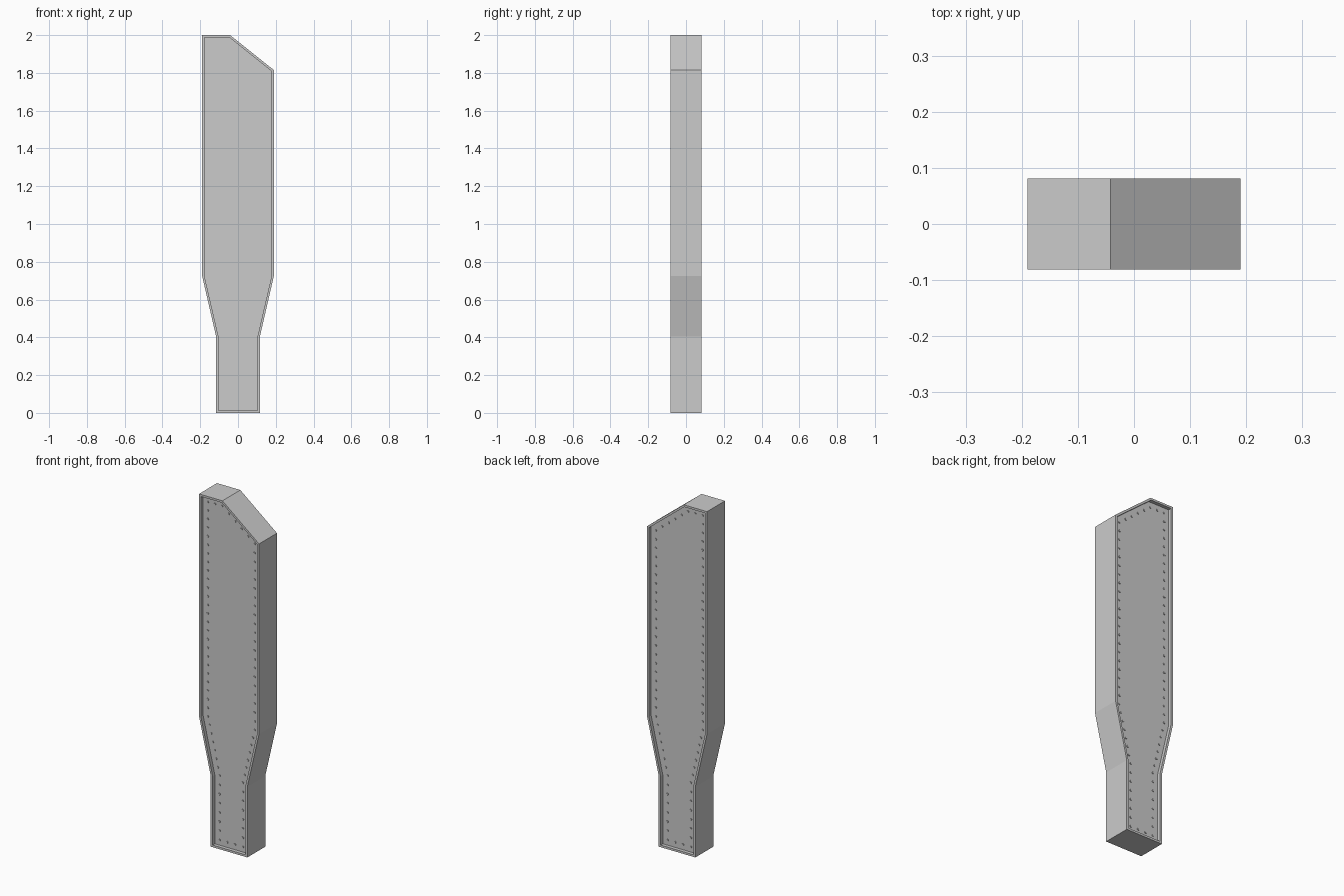
import bpy, bmesh
from mathutils import Vector, Matrix

if "Cube" in bpy.data.objects:
    bpy.data.objects.remove(bpy.data.objects["Cube"])

OUTLINE = [(-0.116, 0), (0.116, 0), (0.116, 0.405), (0.19, 0.725), (0.19, 1.815),
           (-0.042, 2.0), (-0.19, 2.0), (-0.19, 0.725), (-0.116, 0.405)]
HALF, RIM, RECESS = 0.081, 0.012, 0.02
STUD_INSET, SPACING = 0.042, 0.05


def finish(bm, name):
    mesh = bpy.data.meshes.new(name)
    bm.to_mesh(mesh)
    bm.free()
    ob = bpy.data.objects.new(name, mesh)
    bpy.context.collection.objects.link(ob)
    return ob


def inset_loop(points, d):
    """Offset a counter-clockwise outline inwards by d."""
    pts, out = [Vector(p) for p in points], []
    for i, p in enumerate(pts):
        a = (p - pts[i - 1]).normalized()
        b = (pts[(i + 1) % len(pts)] - p).normalized()
        na, nb = Vector((-a.y, a.x)), Vector((-b.y, b.x))
        out.append(p + (na + nb) * d / (1 + na.dot(nb)))
    return out


# Slab body with a thin raised rim around a recessed panel on both sides
bm = bmesh.new()
front = bm.faces.new([bm.verts.new((x, -HALF, z)) for x, z in OUTLINE])
ext = bmesh.ops.extrude_face_region(bm, geom=[front], use_keep_orig=True)
bmesh.ops.translate(bm, vec=(0, 2 * HALF, 0),
                    verts=[v for v in ext["geom"] if isinstance(v, bmesh.types.BMVert)])
bmesh.ops.recalc_face_normals(bm, faces=bm.faces[:])
for face in [f for f in bm.faces if abs(f.normal.y) > 0.9]:
    bmesh.ops.inset_region(bm, faces=[face], thickness=RIM, use_even_offset=True)
    bmesh.ops.inset_region(bm, faces=[face], thickness=0, depth=-RECESS)
finish(bm, "slab_body")

# Small studs following the panel edge, front and back
bm = bmesh.new()
loop = inset_loop(OUTLINE, STUD_INSET)
for i, p in enumerate(loop):
    q = loop[(i + 1) % len(loop)]
    n = max(1, round((q - p).length / SPACING))
    for k in range(n):
        c = p.lerp(q, k / n)
        for side in (-1, 1):
            pos = Matrix.Translation((c.x, side * (HALF - RECESS + 0.001), c.y))
            bmesh.ops.create_cone(bm, cap_ends=True, segments=8, radius1=0.006, radius2=0.006,
                                  depth=0.008, matrix=pos @ Matrix.Rotation(1.5707963, 4, 'X'))
finish(bm, "edge_studs")
